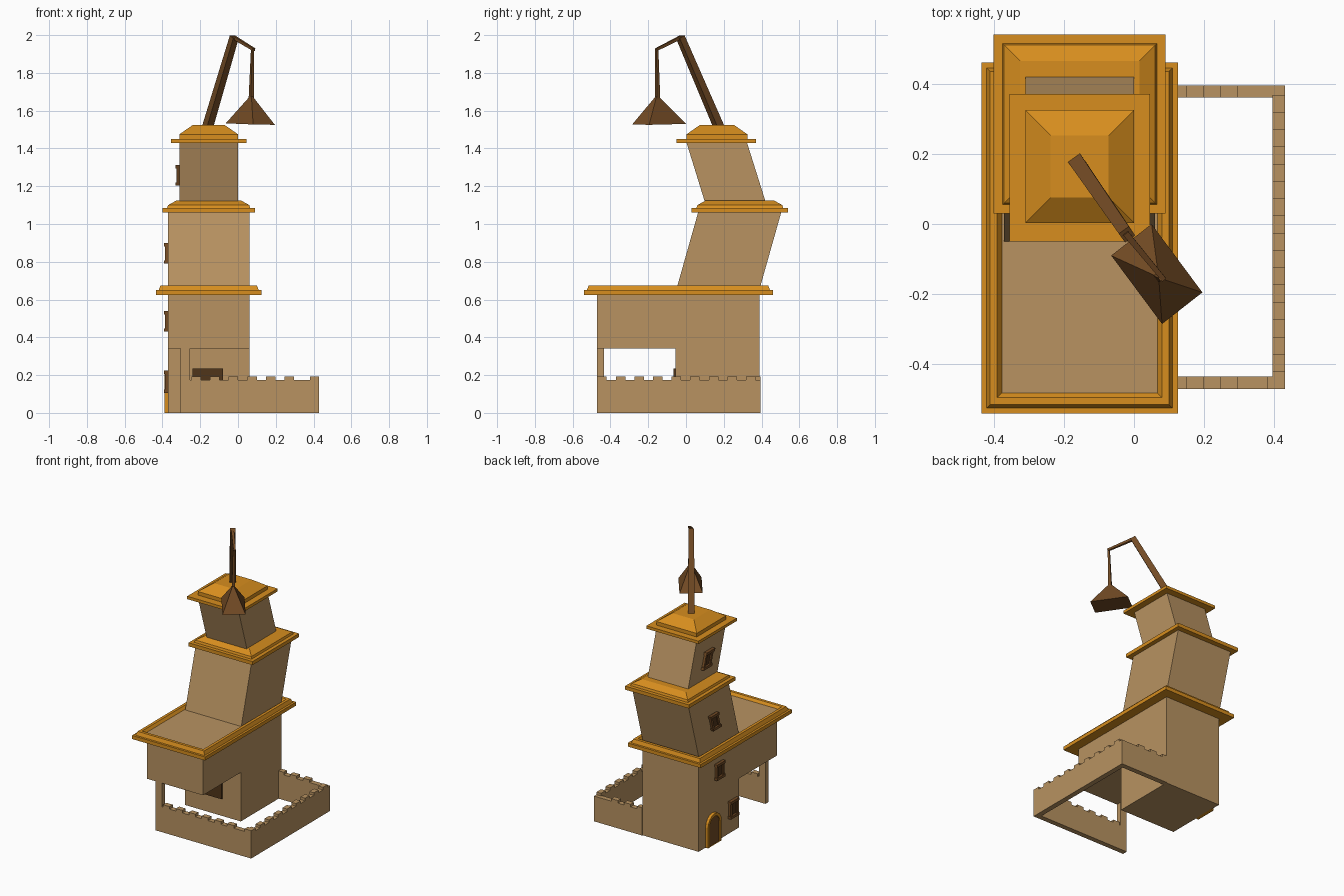
import bpy, bmesh, math
from mathutils import Vector

if "Cube" in bpy.data.objects:
    bpy.data.objects.remove(bpy.data.objects["Cube"])


def material(name, rgb):
    m = bpy.data.materials.new(name)
    m.diffuse_color = (*rgb, 1)
    m.use_nodes = True
    m.node_tree.nodes["Principled BSDF"].inputs["Base Color"].default_value = m.diffuse_color
    return m


CLAY = material("sandstone", (0.48, 0.29, 0.12))
GOLD = material("ochre_trim", (0.68, 0.27, 0.013))
WOOD = material("dark_wood", (0.17, 0.07, 0.018))
DARK = material("dark_pane", (0.08, 0.035, 0.01))


def finish(name, bm, mat):
    bmesh.ops.recalc_face_normals(bm, faces=bm.faces)
    me = bpy.data.meshes.new(name)
    bm.to_mesh(me)
    bm.free()
    me.materials.append(mat)
    ob = bpy.data.objects.new(name, me)
    bpy.context.collection.objects.link(ob)
    return ob


def loft(name, rings, mat):
    """Skin a stack of equal-length point rings and cap both ends."""
    bm = bmesh.new()
    rs = [[bm.verts.new(p) for p in r] for r in rings]
    n = len(rs[0])
    for a, b in zip(rs, rs[1:]):
        for i in range(n):
            j = (i + 1) % n
            bm.faces.new((a[i], a[j], b[j], b[i]))
    bm.faces.new(rs[0])
    bm.faces.new(rs[-1])
    return finish(name, bm, mat)


def slab(name, prof, x0, x1, mat):
    """Extrude a y-z profile along x."""
    return loft(name, [[(x, y, z) for y, z in prof] for x in (x0, x1)], mat)


def box(name, x0, x1, y0, y1, z0, z1, mat):
    return slab(name, [(y0, z0), (y1, z0), (y1, z1), (y0, z1)], x0, x1, mat)


def cornice(name, x0, x1, y0, y1, steps):
    """Stepped roof edge; steps are (inset, height)."""
    loft(name, [[(x0 + d, y0 + d, z), (x1 - d, y0 + d, z),
                 (x1 - d, y1 - d, z), (x0 + d, y1 - d, z)] for d, z in steps], GOLD)


def beam(name, a, b, w0, w1):
    """Square bar between two points."""
    a, b = Vector(a), Vector(b)
    d = (b - a).normalized()
    side = Vector((0.81, 0.58, 0))
    side = (side - d * side.dot(d)).normalized()
    up = d.cross(side)
    loft(name, [[p + (side * i + up * j) * w / 2
                 for i, j in ((-1, -1), (1, -1), (1, 1), (-1, 1))]
                for p, w in ((a, w0), (b, w1))], WOOD)


# Storeys: overhanging base and two leaning upper floors
slab("base_storey", [(-.47, .34), (-.055, .34), (-.055, 0), (.39, 0), (.39, .64), (-.47, .64)],
     -.37, .06, CLAY)
slab("middle_storey", [(-.055, .64), (.385, .64), (.508, 1.075), (.068, 1.075)], -.37, .06, CLAY)
slab("top_storey", [(.105, 1.1), (.427, 1.1), (.32, 1.44), (0, 1.44)], -.31, 0, CLAY)

# Roof edges and terrace floor
cornice("terrace_cornice", -.435, .125, -.54, .46,
        [(0, .625), (0, .65), (.015, .65), (.025, .675), (.045, .675), (.06, .655)])
box("terrace_floor", -.378, .068, -.483, .403, .64, .657, CLAY)
cornice("middle_cornice", -.4, .09, .03, .54,
        [(0, 1.06), (0, 1.085), (.025, 1.085), (.03, 1.1), (.075, 1.125)])
cornice("roof_eave", -.355, .045, -.05, .37, [(0, 1.43), (0, 1.45)])
cornice("roof_cap", -.31, 0, .003, .325, [(0, 1.44), (0, 1.475), (.072, 1.525)])

# Courtyard wall with merlons, plus the corner post holding the overhang
T, LOW, TOP = .035, .175, .193
loft("courtyard_wall", [[(x, y, z) for x, y in (
    (-.305, -.47), (.43, -.47), (.43, .395), (.06, .395),
    (.06, .395 - T), (.43 - T, .395 - T), (.43 - T, -.47 + T), (-.305, -.47 + T))]
    for z in (0, LOW)], CLAY)
box("corner_post", -.305, -.255, -.47, -.435, LOW, .34, CLAY)
STEP, W = .0985, .05
for i in range(9):
    y = -.46 + i * STEP
    box("side_merlon", .43 - T, .43, max(y - .01, -.47), min(y + W - .01, .395), LOW, TOP, CLAY)
for i in range(7):
    x = .43 - T - i * STEP
    box("front_merlon", x - W + T, x, -.47, -.47 + T, LOW, TOP, CLAY) if i == 0 else \
        box("front_merlon", x - W, x, -.47, -.47 + T, LOW, TOP, CLAY)
    if 0 < i < 4:
        box("back_merlon", max(x - W, .06), x, .395 - T, .395, LOW, TOP, CLAY)

# Windows on the left side: frame bars, lintel, sill and recessed pane
def window(x, yc, zc, h, lean=0):
    def bar(name, a, b, lo, hi, depth, mat):
        slab(name, [(yc + p + lean * (z - zc), z) for p, z in
                    ((a, lo), (b, lo), (b, hi), (a, hi))], x - depth, x + .005, mat)
    lo, hi = zc - h / 2, zc + h / 2
    bar("window_pane", -.025, .025, lo, hi, .008, DARK)
    for s in (-1, 1):
        bar("window_jamb", s * .032 - .009, s * .032 + .009, lo, hi, .016, WOOD)
    bar("window_sill", -.046, .046, lo, lo + .018, .022, WOOD)
    bar("window_lintel", -.046, .046, hi - .018, hi, .022, WOOD)


window(-.37, .02, .165, .12)
window(-.37, .17, .485, .11)
window(-.37, .225, .845, .11, .28)
window(-.31, .215, 1.258, .11, -.32)

# Arched side door with a trim surround
def arch(r, spring):
    return [(.24 + r, 0)] + [(.24 + r * math.cos(t * math.pi / 8),
                              spring + r * math.sin(t * math.pi / 8)) for t in range(9)] + [(.24 - r, 0)]


rings = [[(x, y, z) for y, z in arch(r, .14)] for r, x in
         ((.075, -.365), (.075, -.39), (.055, -.39), (.055, -.378))]
loft("door_surround", rings, GOLD)
slab("side_door", arch(.056, .14), -.382, -.366, WOOD)

# Opening under the overhang
box("porch_door", -.24, -.08, -.065, -.05, .12, .235, DARK)

# Lantern crane
beam("crane_pole", (-.165, .18, 1.5), (-.02, -.03, 1.99), .042, .035)
beam("crane_arm", (-.025, -.025, 1.99), (.085, -.158, 1.923), .018, .014)
beam("hanging_rod", (.077, -.155, 1.93), (.07, -.15, 1.66), .012, .02)
loft("lantern_hood", [
    [(-.065, -.09, 1.533), (.05, 0, 1.53), (.195, -.195, 1.525), (.08, -.285, 1.527)],
    [(.062, -.148, 1.675), (.069, -.143, 1.675), (.078, -.156, 1.675), (.071, -.161, 1.675)]], WOOD)
